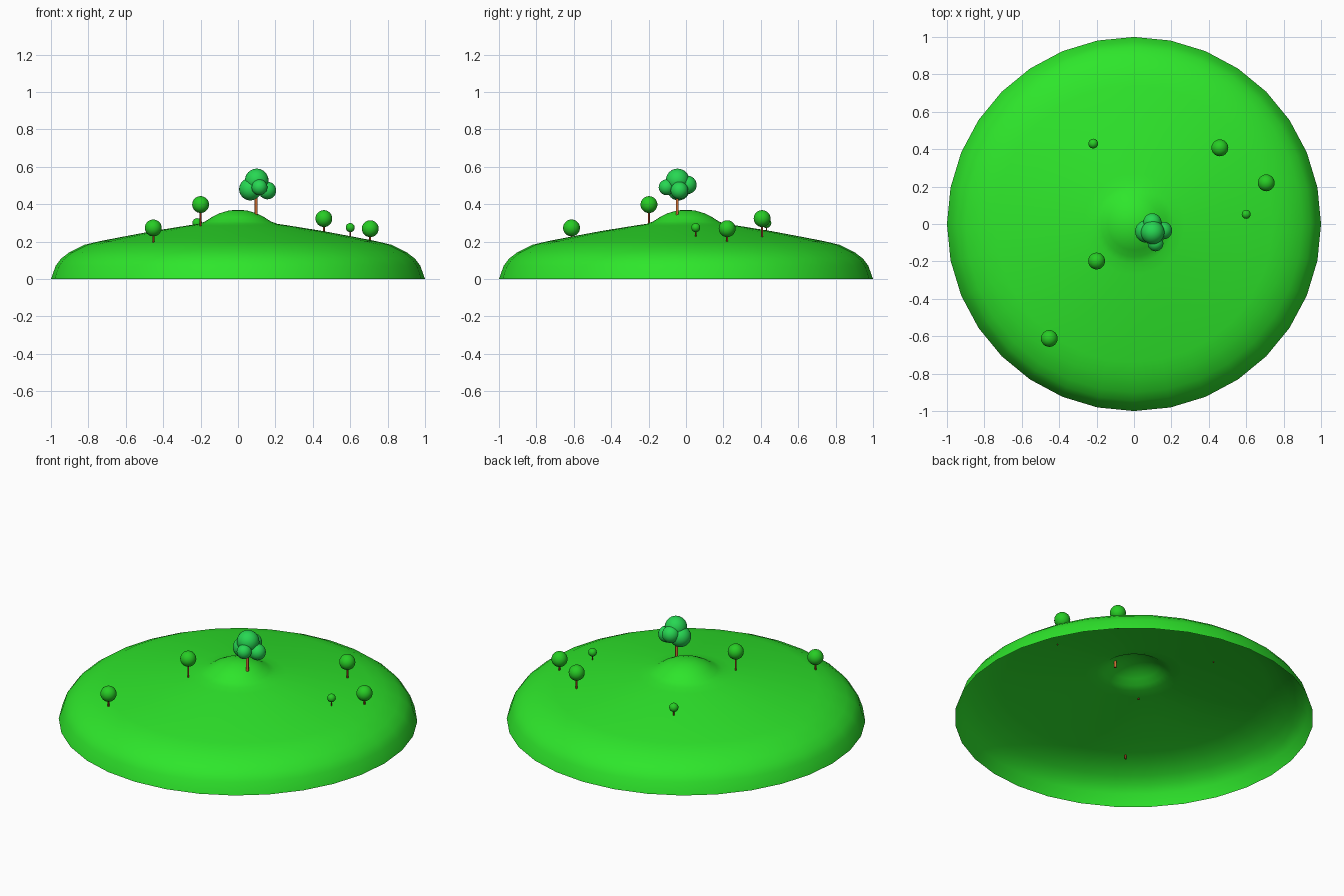
import bpy
import bmesh
import math
from mathutils import Vector

cube = bpy.data.objects.get("Cube")
if cube:
    bpy.data.objects.remove(cube, do_unlink=True)


def material(name, rgb):
    m = bpy.data.materials.new(name)
    m.use_nodes = True
    color = (*rgb, 1.0)
    m.diffuse_color = color
    bsdf = m.node_tree.nodes["Principled BSDF"]
    bsdf.inputs["Base Color"].default_value = color
    bsdf.inputs["Roughness"].default_value = 0.8
    return m


grass = material("grass_green", (0.027, 0.79, 0.024))
leaf = material("leaf_green", (0.02, 0.61, 0.018))
big_leaf = material("cool_leaf_green", (0.02, 0.68, 0.085))
bark = material("red_bark", (0.36, 0.045, 0.012))
big_bark = material("warm_bark", (0.66, 0.17, 0.035))


def add_object(name, bm, mat):
    for f in bm.faces:
        f.smooth = len(f.verts) <= 4
    mesh = bpy.data.meshes.new(name)
    bm.to_mesh(mesh)
    bm.free()
    mesh.materials.append(mat)
    obj = bpy.data.objects.new(name, mesh)
    bpy.context.collection.objects.link(obj)
    return obj


def ball(name, center, radius, mat):
    bm = bmesh.new()
    bmesh.ops.create_uvsphere(bm, u_segments=24, v_segments=16, radius=radius)
    bmesh.ops.translate(bm, verts=bm.verts, vec=Vector(center))
    return add_object(name, bm, mat)


def trunk(name, x, y, bottom, top, radius, mat):
    bm = bmesh.new()
    bmesh.ops.create_cone(bm, cap_ends=True, segments=12, radius1=radius,
                          radius2=radius, depth=top - bottom)
    bmesh.ops.translate(bm, verts=bm.verts, vec=(x, y, (top + bottom) / 2))
    return add_object(name, bm, mat)


# Hill: open shell spun from a profile, with a knoll at the summit
profile = [(0, 0.37), (0.05, 0.366), (0.1, 0.351), (0.14, 0.331),
           (0.175, 0.308), (0.21, 0.295), (0.27, 0.286), (0.45, 0.257),
           (0.6, 0.229), (0.74, 0.202), (0.82, 0.183), (0.9, 0.144),
           (0.945, 0.11), (0.975, 0.07), (1.0, 0)]
bm = bmesh.new()
points = [bm.verts.new((r, 0, z)) for r, z in profile]
edges = [bm.edges.new(pair) for pair in zip(points, points[1:])]
bmesh.ops.spin(bm, geom=points + edges, cent=(0, 0, 0), axis=(0, 0, 1),
               angle=math.tau, steps=32)
bmesh.ops.remove_doubles(bm, verts=bm.verts, dist=0.0005)
bmesh.ops.recalc_face_normals(bm, faces=bm.faces)
if sum(f.normal.z for f in bm.faces) < 0:
    bmesh.ops.reverse_faces(bm, faces=bm.faces)
add_object("hill", bm, grass)

# Small round trees: x, y, crown height, crown radius, trunk foot
small_trees = [(-0.453, -0.612, 0.273, 0.045, 0.172),
               (-0.20, -0.198, 0.398, 0.045, 0.278),
               (0.459, 0.407, 0.323, 0.045, 0.222),
               (0.707, 0.22, 0.269, 0.045, 0.195),
               (0.60, 0.052, 0.275, 0.024, 0.222),
               (-0.218, 0.43, 0.299, 0.026, 0.245)]
for i, (x, y, z, r, foot) in enumerate(small_trees, 1):
    ball(f"small_tree_crown_{i}", (x, y, z), r, leaf)
    trunk(f"small_tree_trunk_{i}", x, y, foot, z, r * 0.12, bark)

# Large tree beside the summit with a clustered crown
trunk("large_tree_trunk", 0.097, -0.047, 0.308, 0.5, 0.0075, big_bark)
clusters = {"top": (0.10, -0.045, 0.527, 0.063),
            "left": (0.066, -0.04, 0.48, 0.06),
            "right": (0.157, -0.035, 0.473, 0.047),
            "front": (0.115, -0.104, 0.49, 0.042),
            "back": (0.098, 0.008, 0.503, 0.049)}
for side, (x, y, z, r) in clusters.items():
    ball(f"large_tree_crown_{side}", (x, y, z), r, big_leaf)
